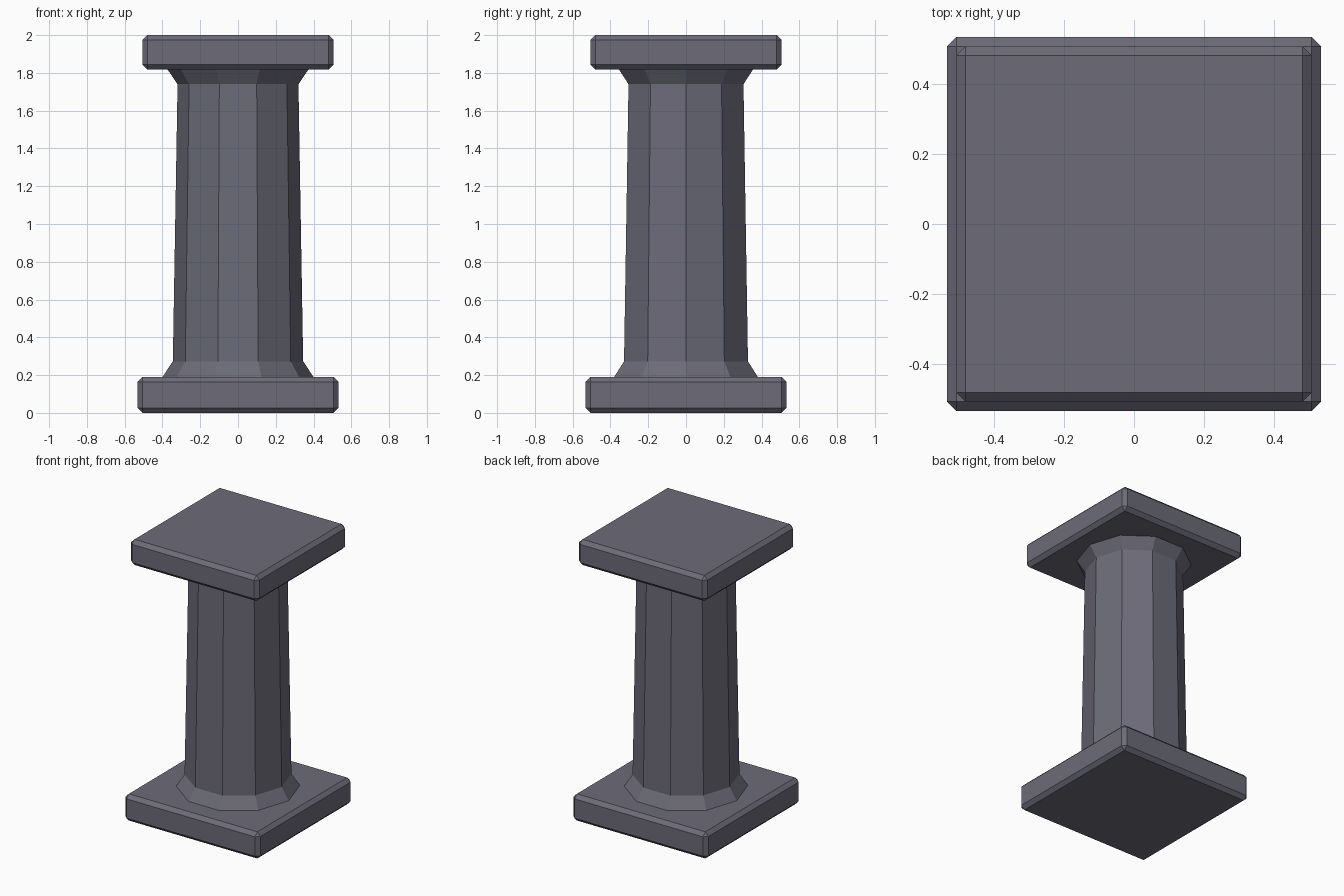
import bpy, bmesh, math

if "Cube" in bpy.data.objects:
    bpy.data.objects.remove(bpy.data.objects["Cube"])

stone = bpy.data.materials.new("grey stone")
stone.diffuse_color = (0.150, 0.147, 0.190, 1)
stone.use_nodes = True
stone.node_tree.nodes["Principled BSDF"].inputs["Base Color"].default_value = stone.diffuse_color


def finish(name, bm):
    mesh = bpy.data.meshes.new(name)
    bmesh.ops.recalc_face_normals(bm, faces=bm.faces[:])
    bm.to_mesh(mesh)
    bm.free()
    mesh.materials.append(stone)
    obj = bpy.data.objects.new(name, mesh)
    bpy.context.collection.objects.link(obj)
    return obj


def slab(name, half, z0, z1, bevel=0.026):
    bm = bmesh.new()
    bmesh.ops.create_cube(bm, size=1)
    for v in bm.verts:
        v.co = (v.co.x * 2 * half, v.co.y * 2 * half, z0 + (v.co.z + 0.5) * (z1 - z0))
    bmesh.ops.bevel(bm, geom=bm.edges[:], offset=bevel, segments=1, affect='EDGES')
    return finish(name, bm)


def lathe(name, profile, sides=10):
    bm = bmesh.new()
    rings = [[bm.verts.new((r * math.cos(math.tau * i / sides),
                            r * math.sin(math.tau * i / sides), z))
              for i in range(sides)] for r, z in profile]
    for a, b in zip(rings, rings[1:]):
        for i in range(sides):
            j = (i + 1) % sides
            bm.faces.new((a[i], a[j], b[j], b[i]))
    bm.faces.new(rings[0])
    bm.faces.new(rings[-1])
    return finish(name, bm)


# Square plinth and capital with chamfered edges
slab("base_plinth", 0.532, 0.0, 0.19)
slab("top_capital", 0.506, 1.818, 2.0)

# Ten-sided tapered shaft, flared at both ends
lathe("column_shaft", [(0.40, 0.19), (0.345, 0.273), (0.32, 1.74), (0.373, 1.818)])
